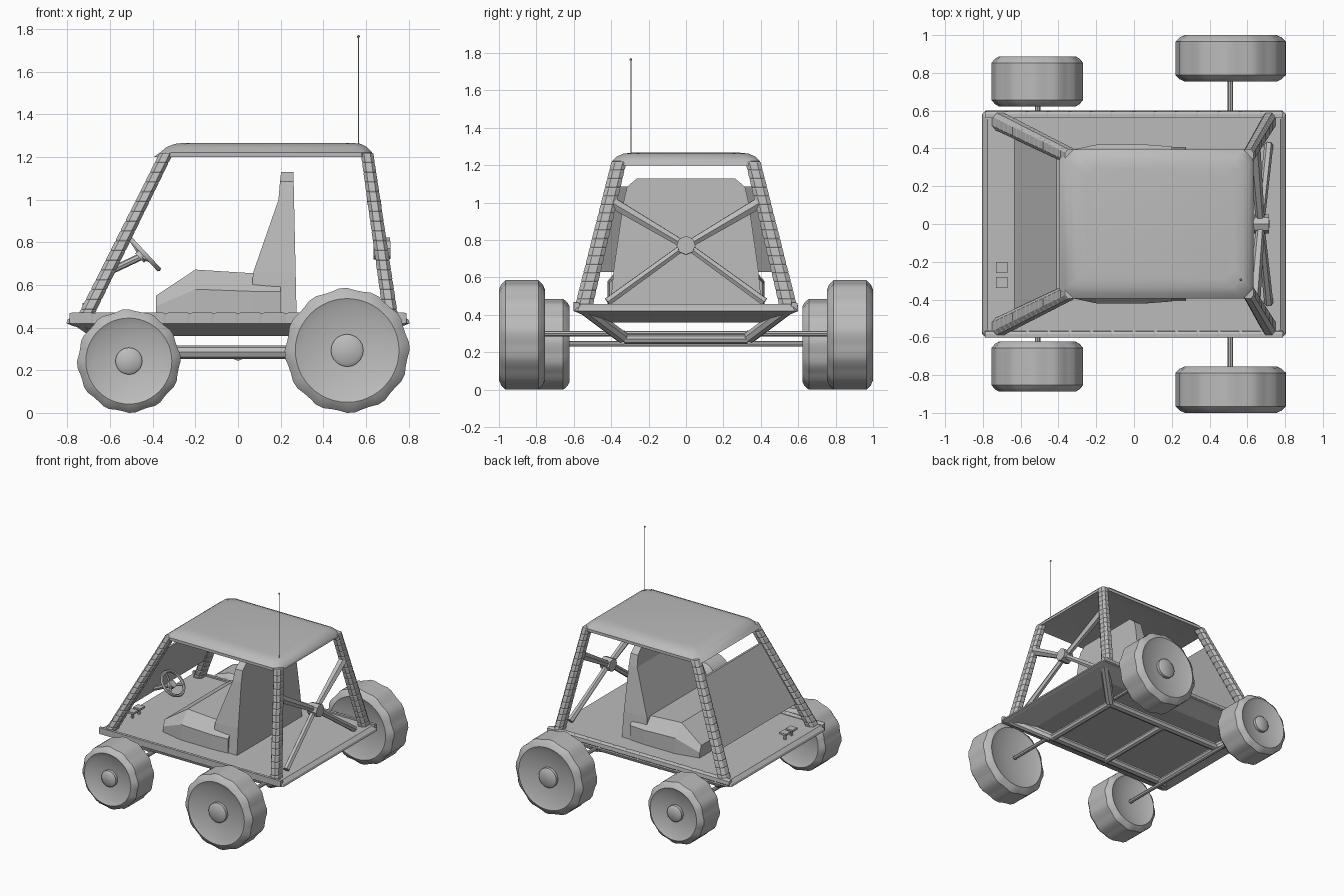
import bpy, bmesh, math
from mathutils import Vector, Matrix

if "Cube" in bpy.data.objects:
    bpy.data.objects.remove(bpy.data.objects["Cube"])

grey = bpy.data.materials.new("plain grey")
grey.diffuse_color = (0.5, 0.5, 0.5, 1)
grey.use_nodes = True
grey.node_tree.nodes["Principled BSDF"].inputs["Base Color"].default_value = grey.diffuse_color


def finish(name, bm, smooth=None):
    bmesh.ops.recalc_face_normals(bm, faces=bm.faces)
    me = bpy.data.meshes.new(name)
    bm.to_mesh(me)
    bm.free()
    me.materials.append(grey)
    ob = bpy.data.objects.new(name, me)
    bpy.context.collection.objects.link(ob)
    if smooth:
        bpy.context.view_layer.objects.active = ob
        ob.select_set(True)
        bpy.ops.object.shade_smooth_by_angle(angle=math.radians(smooth))
        ob.select_set(False)
    return ob


def loft(name, rings, smooth=None):
    """Skin closed rings of points, capping both ends."""
    bm = bmesh.new()
    vs = [[bm.verts.new(p) for p in r] for r in rings]
    n = len(vs[0])
    for a, b in zip(vs, vs[1:]):
        for i in range(n):
            bm.faces.new((a[i], a[(i + 1) % n], b[(i + 1) % n], b[i]))
    bm.faces.new(vs[0])
    bm.faces.new(vs[-1])
    return finish(name, bm, smooth)


def rod(name, a, b, r, sides=8, smooth=40, r2=None):
    a, b = Vector(a), Vector(b)
    q = (b - a).to_track_quat('Z', 'Y')
    ring = lambda c, rad: [c + q @ Vector((rad * math.cos(t * math.tau / sides), rad * math.sin(t * math.tau / sides), 0)) for t in range(sides)]
    return loft(name, [ring(a, r), ring(b, r2 or r)], smooth)


def rect(x0, x1, y, z, c=0.0):
    """Horizontal rectangle centred on y = 0 with cut corners."""
    c = max(c, 0.002)
    return [(x0 + c, -y, z), (x1 - c, -y, z), (x1, -y + c, z), (x1, y - c, z),
            (x1 - c, y, z), (x0 + c, y, z), (x0, y - c, z), (x0, -y + c, z)]


def box(name, lo, hi):
    return loft(name, [[(lo[0], lo[1], z), (hi[0], lo[1], z), (hi[0], hi[1], z), (lo[0], hi[1], z)]
                       for z in (lo[2], hi[2])])


def wheel(name, x, y, R, w, s):
    """Tyre with notched shoulders and dished faces, plus hubs."""
    n = 48
    prof = [(-w + .035, .25), (-w + .015, .70), (-w, .83), (-w + .012, .92), (-w + .035, 1)]
    prof += [(-a, r) for a, r in reversed(prof)]
    rings = []
    for a, r in prof:
        ring = []
        for i in range(n):
            k = r * R * (0.972 if r > .9 and i % 4 > 1 else 1)
            t = i * math.tau / n
            ring.append((x + k * math.cos(t), y + a, R + k * math.sin(t)))
        rings.append(ring)
    loft(name + "_tyre", rings, 25)
    rod(name + "_hub", (x, y, R), (x, y + s * (w - .012), R), R * .26, 20)
    rod(name + "_hub_cap", (x, y + s * (w - .012), R), (x, y + s * w, R), R * .26, 20, 40, R * .2)


def padded_post(name, pts, sx, sy, n=17):
    """Roll cage leg wrapped in ribbed padding."""
    a, b = Vector(pts[0]), Vector(pts[1])
    rings = []
    for i in range(n):
        for t, k in ((i / n, .93), ((i + .12) / n, 1), ((i + .88) / n, 1), ((i + 1) / n, .93)):
            c = a.lerp(b, t)
            f = k * (1.12 - .17 * t)
            dx, dy = sx * f / 2, sy * f / 2
            rings.append([c + Vector((u * dx, v * dy, 0)) for u, v in
                          ((-1, -.5), (-.5, -1), (.5, -1), (1, -.5), (1, .5), (.5, 1), (-.5, 1), (-1, .5))])
    loft(name, rings)


# wheels, axles, cage posts and chassis struts, both sides
for s, side in ((-1, "left"), (1, "right")):
    wheel("front_wheel_" + side, -.512, s * .755, .243, .133, s)
    wheel("rear_wheel_" + side, .512, s * .877, .293, .123, s)
    padded_post("front_post_" + side, [(-.722, s * .548, .44), (-.335, s * .358, 1.22)], .068, .085)
    padded_post("rear_post_" + side, [(.718, s * .548, .44), (.605, s * .358, 1.22)], .062, .085)
    rod("chassis_rail_" + side, (-.52, s * .33, .285), (.52, s * .33, .285), .032)
    for x, end in ((-1, "front"), (1, "rear")):
        rod(end + "_strut_" + side, (x * .74, s * .54, .43), (x * .52, s * .34, .28), .034)
    # padded sill along the side
    rings = []
    for i in range(14):
        for t, k in ((i, .9), (i + .1, 1), (i + .9, 1), (i + 1, .9)):
            x = -.79 + 1.58 * t / 14
            rings.append([(x, s * .582 + k * u, .445 + k * v) for u, v in
                          ((-.02, -.025), (.008, -.025), (.018, -.01), (.014, .018), (0, .025), (-.02, .025))])
    loft("sill_" + side, rings)

rod("front_axle", (-.51, -.65, .245), (-.51, .65, .245), .015)
rod("rear_axle", (.51, -.78, .3), (.51, .78, .3), .015)
for x in (-.52, 0, .52):
    rod("cross_tube", (x, -.33, .27), (x, .33, .27), .026)

# floor pan: flat deck with flanks tapering under
loft("floor_pan", [rect(-.62, .62, .46, .36), rect(-.78, .78, .575, .41, .02),
                   rect(-.805, .805, .6, .42, .02), rect(-.80, .80, .595, .436, .02),
                   rect(-.775, .775, .575, .458, .02)])

# roof with rounded edges, thin shell over the cage
roof = [(-.395, .632, .395, 1.2, .05), (-.365, .628, .395, 1.222, .05), (-.335, .605, .37, 1.247, .05),
        (-.295, .575, .335, 1.262, .05), (-.25, .53, .29, 1.267, .05)]
loft("roof", [rect(-.33, .59, .34, 1.212, .05)] + [rect(*r) for r in roof], 35)

# windscreen panel lying between the front posts
def front_x(z):
    return -.722 + (z - .44) * .387 / .78

loft("windscreen", [[(front_x(z) - .008, -y, z), (front_x(z) + .008, -y, z),
                     (front_x(z) + .008, y, z), (front_x(z) - .008, y, z)]
                    for z, y in ((.63, .50), (1.087, .39))])

# rear cross brace in the plane of the rear posts
def rear(y, z):
    return (.718 - (z - .44) * .113 / .78, y, z)

for s in (-1, 1):
    rod("brace_upper", rear(s * .385, .995), rear(s * .02, .78), .033, 6, None, .023)
    rod("brace_lower", rear(s * .42, .47), rear(s * .02, .76), .024, 6, None, .021)
rod("brace_hub", (.635, 0, .77), (.715, 0, .772), .05, 8)

# bench seat cushion, tapering towards the front
loft("seat_cushion", [[(x, -y0, .45), (x, y0, .45), (x, y0, zm), (x, y1, zt), (x, -y1, zt), (x, -y0, zm)]
                      for x, y0, zm, y1, zt in ((-.385, .38, .50, .36, .55), (-.2, .42, .58, .34, .672),
                                                (.07, .42, .57, .34, .655), (.2, .41, .57, .34, .655))])
# seat back, narrowing to the top
loft("seat_back", [[(x0, -y, z), (.275 - (z - .45) * .022, -y, z), (.275 - (z - .45) * .022, y, z), (x0, y, z)]
                   for x0, y, z in ((.06, .405, .45), (.07, .385, .655), (.19, .335, 1.0),
                                    (.197, .315, 1.085), (.202, .262, 1.13))])

# steering wheel and column
centre = Vector((-.44, -.18, .747))
axis = Vector((.73, 0, .68))
q = axis.to_track_quat('Z', 'Y')
bm = bmesh.new()
N, M = 24, 6
grid = [[bm.verts.new(centre + q @ Vector(((.098 + .012 * math.cos(b * math.tau / M)) * math.cos(a * math.tau / N),
                                          (.098 + .012 * math.cos(b * math.tau / M)) * math.sin(a * math.tau / N),
                                          .012 * math.sin(b * math.tau / M)))) for b in range(M)] for a in range(N)]
for a in range(N):
    for b in range(M):
        bm.faces.new((grid[a][b], grid[(a + 1) % N][b], grid[(a + 1) % N][(b + 1) % M], grid[a][(b + 1) % M]))
finish("steering_wheel", bm, 60)
for k in range(3):
    t = math.pi / 2 + k * math.tau / 3
    rod("steering_spoke", centre - axis * .02, centre + q @ Vector((.098 * math.cos(t), .098 * math.sin(t), 0)), .009, 6)
rod("steering_hub", centre - axis * .03, centre, .03, 12)
rod("steering_column", (-.60, -.18, .665), centre - axis * .02, .017)

# pedals
for y in (-.31, -.23):
    box("pedal", (-.73, y - .03, .5), (-.67, y + .03, .515))
    rod("pedal_arm", (-.70, y, .45), (-.70, y, .505), .012, 6)

# aerial with tip
rod("aerial", (.565, -.295, 1.24), (.565, -.295, 1.765), .003, 6)
bm = bmesh.new()
bmesh.ops.create_icosphere(bm, subdivisions=1, radius=.008, matrix=Matrix.Translation((.565, -.295, 1.765)))
finish("aerial_tip", bm)
